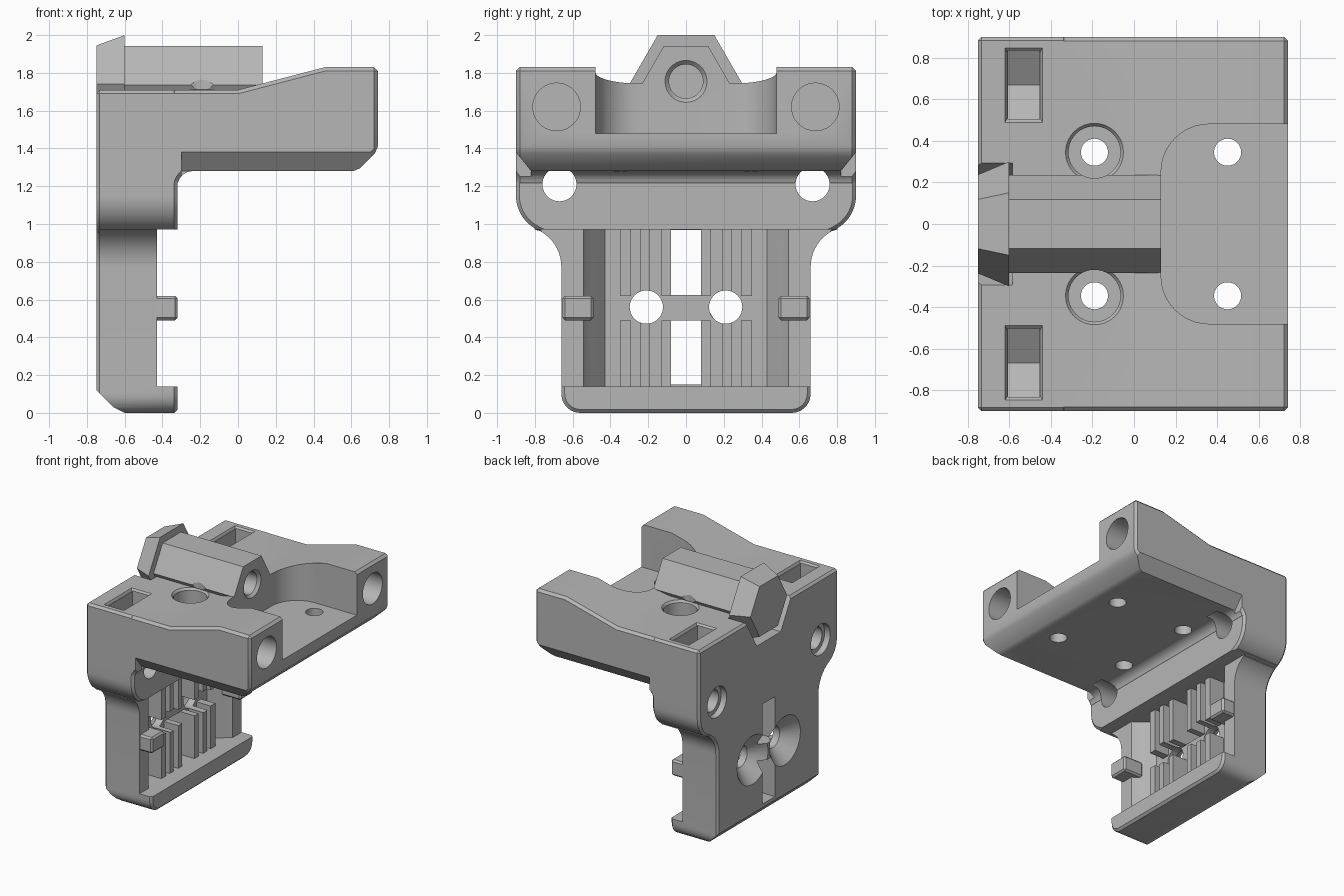
import bpy, bmesh
from math import sin, cos, radians
from mathutils import Vector

cube = bpy.data.objects.get("Cube")
if cube:
    bpy.data.objects.remove(cube, do_unlink=True)

grey = bpy.data.materials.new("plain grey")
grey.use_nodes = True
COLOR = (0.47, 0.47, 0.47, 1)
grey.diffuse_color = COLOR
grey.node_tree.nodes["Principled BSDF"].inputs["Base Color"].default_value = COLOR

AXES = {"x": lambda u, v, w: (w, u, v),
        "y": lambda u, v, w: (u, w, v),
        "z": lambda u, v, w: (u, v, w)}


def arc(cu, cv, r, a, b, n=10):
    """Points on an arc from angle a to b in degrees."""
    angles = [radians(a + (b - a) * i / n) for i in range(n + 1)]
    return [(cu + r * cos(t), cv + r * sin(t)) for t in angles]


def prism(name, pts, axis, a, b, end_scale=1.0, bevel=0.0):
    """Extrude a 2D outline along an axis, optionally tapering to the far end."""
    lo_u, hi_u = min(p[0] for p in pts), max(p[0] for p in pts)
    lo_v, hi_v = min(p[1] for p in pts), max(p[1] for p in pts)
    mid = Vector(((lo_u + hi_u) / 2, (lo_v + hi_v) / 2))
    far = [mid + (Vector(p) - mid) * end_scale for p in pts]
    bm = bmesh.new()
    near_vs = [bm.verts.new(AXES[axis](p[0], p[1], a)) for p in pts]
    far_vs = [bm.verts.new(AXES[axis](p[0], p[1], b)) for p in far]
    n = len(pts)
    bm.faces.new(near_vs)
    bm.faces.new(far_vs)
    for i in range(n):
        j = (i + 1) % n
        bm.faces.new((near_vs[i], near_vs[j], far_vs[j], far_vs[i]))
    bmesh.ops.recalc_face_normals(bm, faces=bm.faces)
    if bevel:
        sharp = [e for e in bm.edges if e.calc_face_angle() > radians(35)]
        bmesh.ops.bevel(bm, geom=sharp, offset=bevel, segments=1,
                        profile=0.5, affect="EDGES")
    mesh = bpy.data.meshes.new(name)
    bm.to_mesh(mesh)
    bm.free()
    mesh.materials.append(grey)
    obj = bpy.data.objects.new(name, mesh)
    bpy.context.collection.objects.link(obj)
    return obj


def box(name, x, y, z, bevel=0.0):
    pts = [(x[0], y[0]), (x[1], y[0]), (x[1], y[1]), (x[0], y[1])]
    return prism(name, pts, "z", z[0], z[1], bevel=bevel)


def disc(u, v, r, n=40):
    return arc(u, v, r, 0, 360, n)[:-1]


def hexagon(r, z):
    return disc(0, z, r, 6)


def combine(target, other, operation="DIFFERENCE"):
    other.hide_render = True
    mod = target.modifiers.new("combine", "BOOLEAN")
    mod.operation = operation
    mod.solver = "EXACT"
    mod.object = other
    bpy.context.view_layer.objects.active = target
    bpy.ops.object.modifier_apply(modifier=mod.name)
    bpy.data.objects.remove(other, do_unlink=True)


# Upper slab, side profile with fillet under the overhang
slab = [(-0.75, 1.71), (0, 1.71), (0.46, 1.83), (0.74, 1.83), (0.74, 1.39), (0.63, 1.28)]
slab += arc(-0.24, 1.2, 0.08, 90, 180, 6) + [(-0.75, 1.2)]
body = prism("bracket_body", slab, "y", -0.9, 0.9, bevel=0.02)

# Rear column with rounded shoulders
half = arc(0.56, 0.1, 0.1, -90, 0, 6)
half += arc(0.876, 0.773, 0.216, 180, 115) + arc(0.7, 1.15, 0.2, -65, 0)
half += [(0.9, 1.71)]
outline = half + [(-y, z) for y, z in reversed(half)]
combine(body, prism("column", outline, "x", -0.75, -0.32, bevel=0.018), "UNION")

# Recessed front of the lower plate and its hollow channel
combine(body, box("plate_recess", (-0.43, 0), (-1, 1), (0.14, 0.97)))
channel = [(-0.4, -0.56), (-0.45, -0.53), (-0.5, -0.49), (-0.58, -0.43)]
channel += [(x, -y) for x, y in reversed(channel)]
combine(body, prism("channel", channel, "z", 0.14, 0.97))

# Chamfered bottom edge at the back
toe = [(-0.75, 0.12), (-0.66, 0.03), (-0.6, 0), (-0.6, -0.1), (-0.9, -0.1), (-0.9, 0.12)]
combine(body, prism("toe", toe, "y", -1, 1))

# Grip ribs in the channel, side tabs and chamfers below the slab
for s in (-1, 1):
    for y0, y1 in ((0.08, 0.13), (0.19, 0.24), (0.29, 0.35)):
        ys = sorted((s * y0, s * y1))
        for z0, z1 in ((0.12, 0.49), (0.62, 0.99)):
            combine(body, box("rib", (-0.62, -0.45), ys, (z0, z1)), "UNION")
    tab = box("tab", (-0.5, -0.32), sorted((s * 0.49, s * 0.655)), (0.49, 0.62), 0.014)
    combine(body, tab, "UNION")
    wedge = [(s * 0.9, 1.38), (s * 0.82, 1.28), (s * 0.82, 1.2), (s * 1, 1.2), (s * 1, 1.38)]
    combine(body, prism("wedge", wedge, "x", -0.3, 0.9))

# Socket for the hexagonal plug, then the ridge and the plug itself
combine(body, prism("socket", hexagon(0.31, 1.74), "x", -0.9, -0.585))
combine(body, prism("ridge", hexagon(0.236, 1.737), "x", -0.65, 0.13), "UNION")
combine(body, prism("plug", hexagon(0.3, 1.74), "x", -0.6, -0.75, 0.79), "UNION")

# Front pocket with rounded inner corners
pocket = [(0.9, -0.48)] + arc(0.36, -0.25, 0.23, 270, 180) \
    + arc(0.36, 0.25, 0.23, 180, 90) + [(0.9, 0.48)]
combine(body, prism("pocket", pocket, "z", 1.48, 2.1))

# Bore in the ridge with a chamfered mouth
combine(body, prism("bore", disc(0, 1.755, 0.09), "x", -0.4, 0.3))
combine(body, prism("bore_mouth", disc(0, 1.755, 0.112), "x", 0.131, 0.108, 0.8))

# Slots through the lower plate
for z0, z1 in ((0.15, 0.49), (0.625, 0.968)):
    combine(body, box("slot", (-0.9, -0.3), (-0.08, 0.08), (z0, z1)))

for s in (-1, 1):
    # Countersunk screw holes in the lower plate
    combine(body, prism("screw", disc(s * 0.21, 0.56, 0.088), "x", -0.9, -0.2))
    combine(body, prism("sink", disc(s * 0.21, 0.56, 0.2), "x", -0.751, -0.64, 0.44))
    # Column screw holes with shallow rear recess
    combine(body, prism("screw", disc(s * 0.67, 1.21, 0.09), "x", -0.9, -0.2))
    combine(body, prism("recess", disc(s * 0.67, 1.21, 0.125), "x", -0.8, -0.7))
    # Blind holes in the front end
    combine(body, prism("blind", disc(s * 0.685, 1.62, 0.126), "x", 0.4, 0.9))
    # Vertical holes, the rear pair counterbored
    for x in (0.45, -0.19):
        combine(body, prism("bolt", disc(x, s * 0.345, 0.065), "z", 1.1, 2))
    combine(body, prism("counterbore", disc(-0.19, s * 0.345, 0.125), "z", 1.48, 2))
    combine(body, prism("bore_edge", disc(-0.19, s * 0.345, 0.14), "z", 1.711, 1.69, 0.88))
    # Nut slots with pointed floors
    m = s * 0.668
    nut = [(m - 0.165, 1.9), (m - 0.165, 1.11), (m, 1.01), (m + 0.165, 1.11), (m + 0.165, 1.9)]
    combine(body, prism("nut_slot", nut, "x", -0.605, -0.455))
    rim = [(-0.62, m - 0.18), (-0.44, m - 0.18), (-0.44, m + 0.18), (-0.62, m + 0.18)]
    combine(body, prism("nut_rim", rim, "z", 1.711, 1.69, 0.88))

# Smooth curved walls, keep edges crisp
bpy.ops.object.select_all(action="DESELECT")
body.select_set(True)
bpy.context.view_layer.objects.active = body
bpy.ops.object.shade_smooth_by_angle(angle=radians(25))
